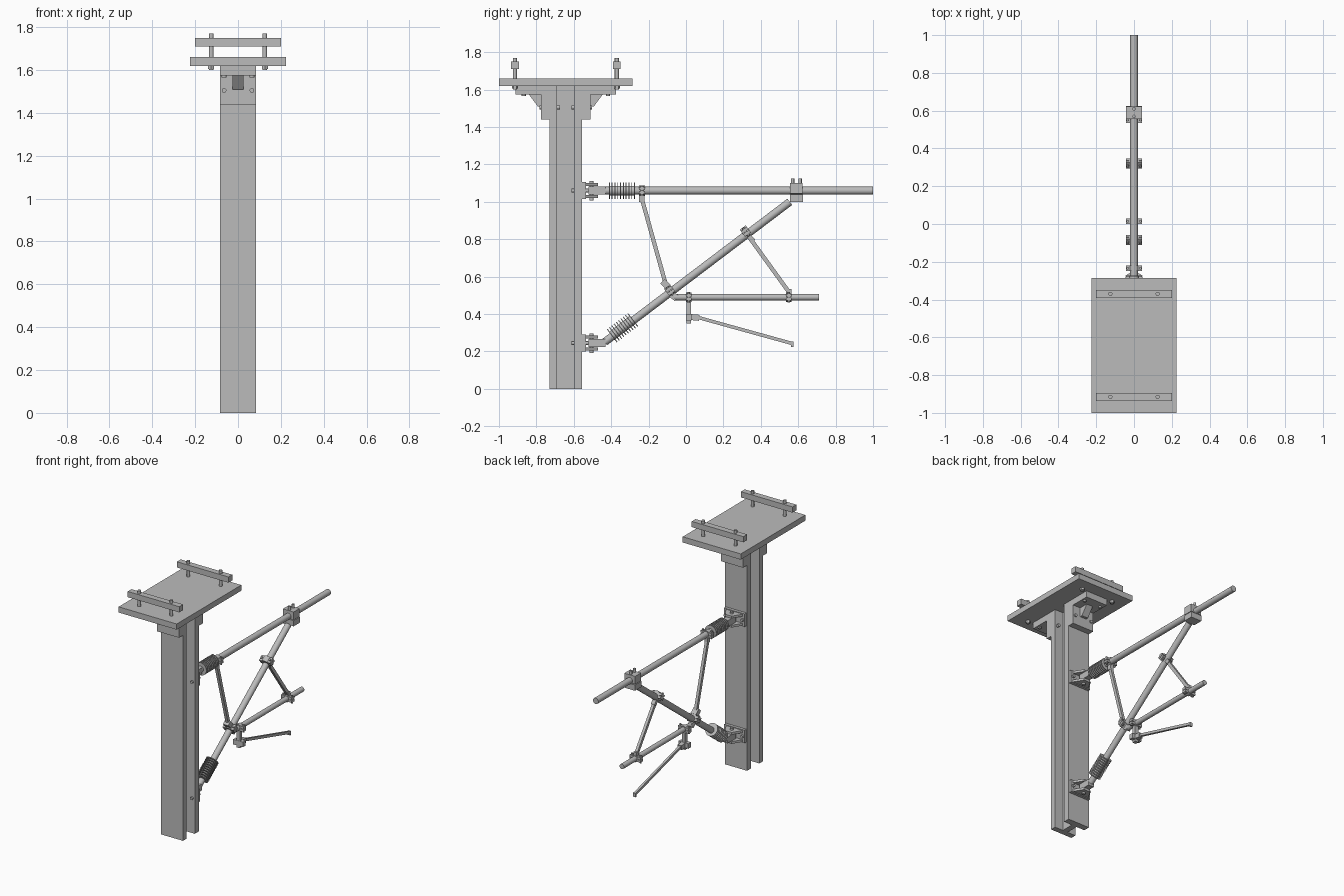
import bpy, bmesh, math
from mathutils import Vector

if "Cube" in bpy.data.objects:
    bpy.data.objects.remove(bpy.data.objects["Cube"])

steel = bpy.data.materials.new("galvanised grey")
steel.use_nodes = True
GREY = (0.5, 0.5, 0.5, 1)
steel.diffuse_color = GREY
steel.node_tree.nodes["Principled BSDF"].inputs["Base Color"].default_value = GREY


def finish(name, bm, smooth=False):
    bmesh.ops.recalc_face_normals(bm, faces=bm.faces)
    me = bpy.data.meshes.new(name)
    bm.to_mesh(me)
    bm.free()
    ob = bpy.data.objects.new(name, me)
    bpy.context.collection.objects.link(ob)
    me.materials.append(steel)
    if smooth:
        bpy.ops.object.select_all(action='DESELECT')
        ob.select_set(True)
        bpy.context.view_layer.objects.active = ob
        bpy.ops.object.shade_smooth_by_angle(angle=math.radians(35))
    return ob


def box(name, x, y, z):
    """Box from (low, high) ranges on each axis."""
    bm = bmesh.new()
    bmesh.ops.create_cube(bm, size=1)
    for v in bm.verts:
        v.co = [(r[0] + r[1]) / 2 + c * (r[1] - r[0]) for r, c in zip((x, y, z), v.co)]
    return finish(name, bm)


def prism(name, pts, axis, lo, hi):
    """Extrude an outline: (y, z) points along x, or (x, y) points along z."""
    bm = bmesh.new()
    def place(p, d):
        return (d, *p) if axis == 'x' else (*p, d)
    face = bm.faces.new([bm.verts.new(place(p, lo)) for p in pts])
    new = bmesh.ops.extrude_face_region(bm, geom=[face])["geom"]
    shift = Vector((hi - lo, 0, 0)) if axis == 'x' else Vector((0, 0, hi - lo))
    bmesh.ops.translate(bm, vec=shift, verts=[g for g in new if isinstance(g, bmesh.types.BMVert)])
    return finish(name, bm)


def rod(name, a, b, r, sides=20):
    a, b = Vector(a), Vector(b)
    bm = bmesh.new()
    bmesh.ops.create_cone(bm, cap_ends=True, segments=sides, radius1=r, radius2=r, depth=(b - a).length)
    ob = finish(name, bm, sides > 8)
    ob.location = (a + b) / 2
    ob.rotation_euler = (b - a).to_track_quat('Z', 'Y').to_euler()
    return ob


def bar(name, a, b, width, depth):
    """Rectangular bar in the x = 0 plane between two (y, z) points."""
    d = Vector((b[0] - a[0], b[1] - a[1]))
    h = d.length / 2
    ob = box(name, (-width / 2, width / 2), (-h, h), (-depth / 2, depth / 2))
    ob.location = (0, (a[0] + b[0]) / 2, (a[1] + b[1]) / 2)
    ob.rotation_euler.x = math.atan2(d.y, d.x)
    return ob


# H-section mast
prism("mast", [(-.085, -.73), (.085, -.73), (.085, -.69), (.02, -.69), (.02, -.6), (.085, -.6),
               (.085, -.555), (-.085, -.555), (-.085, -.6), (-.02, -.6), (-.02, -.69), (-.085, -.69)],
      'z', 0, 1.62)

# Top plate and clamp bars
box("top_plate", (-.225, .225), (-1, -.285), (1.62, 1.66))
for y in (-.915, -.37):
    box("clamp_bar", (-.2, .2), (y - .021, y + .021), (1.71, 1.75))
    for x in (-.125, .125):
        rod("clamp_bolt", (x, y, 1.6), (x, y, 1.77), .011, 12)
        rod("clamp_nut", (x, y, 1.605), (x, y, 1.62), .016, 6)

# Angle brackets under the plate, one each side of the mast
MID = -.6425
for s in (-1, 1):
    def Y(d):
        return MID + s * d
    prism("angle_bracket", [(Y(.0875), 1.44), (Y(.132), 1.44), (Y(.132), 1.575), (Y(.268), 1.575),
                            (Y(.268), 1.62), (Y(.0875), 1.62)], 'x', -.085, .085)
    prism("bracket_gusset", [(Y(.132), 1.575), (Y(.132), 1.51), (Y(.15), 1.51), (Y(.198), 1.575)],
          'x', -.025, .025)
    for x in (-.065, .065):
        rod("bracket_bolt", (x, Y(.03), 1.505), (x, Y(.14), 1.505), .011, 12)
        rod("plate_bolt", (x, Y(.225), 1.565), (x, Y(.225), 1.62), .011, 12)


# Hinge brackets on the mast
def hinge(z):
    box("hinge_plate", (-.08, .08), (-.555, -.535), (z - .045, z + .045))
    for s in (-1, 1):
        lo, hi = sorted((z + s * .024, z + s * .04))
        prism("hinge_lug", [(-.065, -.535), (.065, -.535), (.025, -.47), (-.025, -.47)], 'z', lo, hi)
        rod("hinge_bolt", (s * .065, -.612, z), (s * .065, -.522, z), .01, 12)
    rod("hinge_pin", (0, -.505, z - .052), (0, -.505, z + .052), .011, 12)
    box("hinge_tongue", (-.022, .022), (-.52, -.43), (z - .022, z + .022))


# Ribbed insulator between two (y, z) points
def insulator(a, b, count=10):
    a, b = Vector((0, *a)), Vector((0, *b))
    axis = (b - a).normalized()
    rod("insulator_core", a, b, .026)
    for i in range(count):
        c = a.lerp(b, i / (count - 1))
        rod("insulator_rib", c - axis * .0025, c + axis * .0025, .044, 24)


# Split clamp around a tube, with flanged ears and cross bolts
def clamp(name, c, angle, length, radius):
    t = Vector((0, math.cos(angle), math.sin(angle)))
    n = Vector((0, -t.z, t.y))
    p = Vector((0, *c))
    rod(name + "_sleeve", p - t * length / 2, p + t * length / 2, radius + .007)
    for s in (-1, 1):
        ear = box(name + "_ear", (-.042, .042), (-length / 2, length / 2), (-.008, .008))
        ear.location = p + n * s * .01
        ear.rotation_euler.x = angle
        x = Vector((s * .033, 0, 0))
        rod(name + "_bolt", p + x - n * .027, p + x + n * .027, .007, 8)


hinge(1.06)
hinge(.245)

# Upper tube with insulator
rod("upper_tube", (0, -.43, 1.06), (0, 1, 1.06), .021)
insulator((-.41, 1.06), (-.275, 1.06))

# Diagonal tube with insulator
DIAG = math.atan2(.746, .983)
rod("diagonal_tube", (0, -.435, .25), (0, .555, 1.0), .021)
insulator((-.395, .285), (-.285, .369))

# Saddle joining both tubes
box("saddle_block", (-.042, .042), (.555, .625), (1.0, 1.04))
box("saddle_cap", (-.042, .042), (.557, .623), (1.045, 1.1))
for y in (.57, .61):
    rod("saddle_bolt", (0, y, 1.08), (0, y, 1.125), .009, 12)

# Upper stay between the two tubes
clamp("upper_stay_clamp", (-.235, 1.06), 0, .03, .021)
box("upper_stay_lug", (-.012, .012), (-.25, -.222), (1.0, 1.045))
bar("upper_stay", (-.237, 1.02), (-.107, .555), .02, .022)
bar("upper_stay_end", (-.125, .575), (-.095, .545), .04, .034)

# Registration tube hung from the diagonal
clamp("lower_clamp", (-.085, .525), DIAG, .04, .021)
bar("lower_clamp_lug", (-.1, .52), (-.05, .485), .03, .035)
rod("registration_tube", (0, -.065, .49), (0, .71, .49), .0175)

# Lower stay
clamp("diagonal_clamp", (.32, .84), DIAG, .04, .021)
bar("lower_stay_end", (.325, .83), (.36, .79), .028, .025)
bar("lower_stay", (.335, .815), (.545, .525), .02, .022)
clamp("registration_clamp", (.55, .49), 0, .03, .0175)
box("registration_lug", (-.012, .012), (.536, .564), (.49, .535))

# Drop bracket and steady arm
clamp("drop_clamp", (.015, .49), 0, .03, .0175)
box("drop_post", (-.013, .013), (.002, .028), (.35, .48))
box("drop_foot", (-.038, .038), (0, .03), (.365, .4))
bar("arm_socket", (.015, .385), (.07, .38), .03, .032)
bar("steady_arm", (.06, .383), (.57, .242), .016, .018)
box("contact_clip", (-.01, .01), (.562, .574), (.225, .252))
